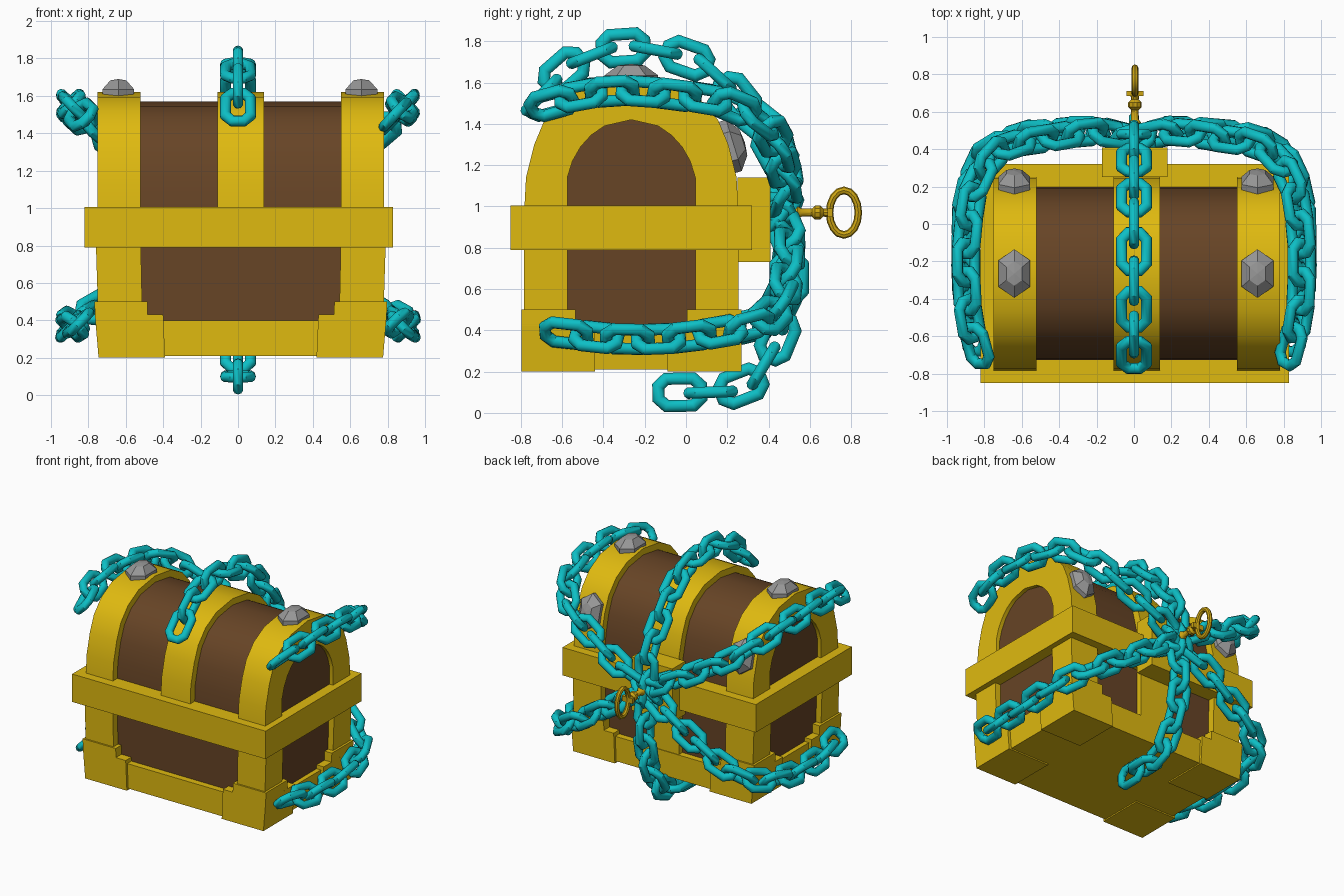
import bpy, bmesh, math
from mathutils import Vector, Matrix

if "Cube" in bpy.data.objects:
    bpy.data.objects.remove(bpy.data.objects["Cube"])

CX, CY = 0.015, -0.265          # centre of the chest itself


def material(name, rgb):
    m = bpy.data.materials.new(name)
    m.diffuse_color = (*rgb, 1)
    m.use_nodes = True
    m.node_tree.nodes["Principled BSDF"].inputs["Base Color"].default_value = m.diffuse_color
    return m


GOLD = material("gold", (0.74, 0.49, 0.005))
WOOD = material("brown wood", (0.135, 0.058, 0.019))
TEAL = material("teal chain", (0.004, 0.52, 0.56))
GREY = material("grey gem", (0.31, 0.31, 0.31))
KEY = material("key gold", (0.62, 0.38, 0.006))


def finish(name, bm, mat, smooth=0):
    bmesh.ops.recalc_face_normals(bm, faces=bm.faces)
    if smooth:
        for f in bm.faces:
            f.smooth = True
        for e in bm.edges:
            e.smooth = e.calc_face_angle(0) < math.radians(smooth)
    me = bpy.data.meshes.new(name)
    bm.to_mesh(me)
    bm.free()
    me.materials.append(mat)
    ob = bpy.data.objects.new(name, me)
    bpy.context.collection.objects.link(ob)
    return ob


def add_box(bm, x, y, z, taper=1.0):
    """Box from ranges; the bottom is scaled in x about the chest centre."""
    vs = bmesh.ops.create_cube(bm, size=1)["verts"]
    for v in vs:
        p = [r[0] if c < 0 else r[1] for r, c in zip((x, y, z), v.co)]
        if v.co.z < 0:
            p[0] = CX + (p[0] - CX) * taper
        v.co = p


def boxes(name, mat, *specs):
    bm = bmesh.new()
    for s in specs:
        add_box(bm, *s)
    return finish(name, bm, mat)


def corners(name, x, y, z, taper=1.0):
    """Four boxes mirrored about the chest centre; x, y are (outer, inner) distances."""
    bm = bmesh.new()
    for sx in (-1, 1):
        for sy in (-1, 1):
            add_box(bm, sorted(CX + sx * d for d in x),
                    sorted(CY + sy * d for d in y), z, taper)
    return finish(name, bm, GOLD)


def mirror_profile(half):
    return [(CY - d, z) for d, z in half] + [(CY + d, z) for d, z in half[-2::-1]]


def arch(name, mat, half, x0, x1, hole=None):
    """Arched prism along x, optionally a frame round an inner arch."""
    bm = bmesh.new()
    loops = [[bm.verts.new((x, y, z)) for y, z in mirror_profile(h)]
             for h in ([half] + ([hole] if hole else [])) for x in (x0, x1)]
    n = len(loops[0])
    for k in range(0, len(loops), 2):
        a, b = loops[k], loops[k + 1]
        for i in range(n - 1):
            bm.faces.new((a[i], a[i + 1], b[i + 1], b[i]))
    if hole:
        for k in (0, 1):
            for i in range(n - 1):
                a, b = loops[k], loops[k + 2]
                bm.faces.new((a[i], a[i + 1], b[i + 1], b[i]))
        for i in (0, n - 1):
            bm.faces.new([loops[k][i] for k in (0, 1, 3, 2)])
    else:
        bm.faces.new(loops[0])
        bm.faces.new(loops[1])
        bm.faces.new((loops[0][0], loops[1][0], loops[1][-1], loops[0][-1]))
    return finish(name, bm, mat, 32)


# Lid: wooden barrel, two end frames and a middle strap
outer = [(.52, .95), (.51, 1.14), (.47, 1.3), (.42, 1.42), (.33, 1.52), (.2, 1.59), (0, 1.62)]
inner = [(.31, .95), (.31, 1.14), (.285, 1.22), (.245, 1.29), (.195, 1.345), (.13, 1.39), (0, 1.42)]
wood = [(d * .895, 1 + (z - 1) * .92) for d, z in outer]
arch("lid_wood", WOOD, wood, CX - .735, CX + .735)
arch("lid_frame_left", GOLD, outer, -.75, -.52, inner)
arch("lid_frame_right", GOLD, outer, .55, .78, inner)
arch("lid_middle_strap", GOLD, outer, -.11, .14)

# Rims, body, base rail and back strap
boxes("lid_rim", GOLD, ((-.82, .83), (-.85, .32), (.9, 1.005)))
boxes("body_rim", GOLD, ((-.82, .83), (-.85, .32), (.79, .9)))
boxes("body_wood", WOOD, ((-.715, .745), (-.73, .2), (.25, .85), .98))
boxes("base_rail", GOLD, ((-.74, .77), (-.78, .25), (.21, .4), .98))
boxes("back_strap", GOLD, ((-.11, .14), (0, .245), (.3, .85)))

# Corner posts and stepped corner feet
corners("corner_posts", (.775, .535), (.52, .31), (.45, .82), .985)
corners("corner_feet", (.78, .415), (.533, .175), (.2, .43), .975)
corners("corner_feet_steps", (.782, .5), (.533, .27), (.42, .5), .997)

# Lock plate
boxes("lock_plate", GOLD, ((-.17, .18), (.25, .41), (.73, 1.14)))


# Gems: long hexagons with a cut top
def gem(name, loc, tilt):
    bm = bmesh.new()
    outline = [(0, .13), (.085, .07), (.085, -.07), (0, -.13), (-.085, -.07), (-.085, .07)]
    rings = [[bm.verts.new((x * s, y * s, h)) for x, y in outline]
             for s, h in ((1, -.04), (1, .02), (.5, .068))]
    for a, b in zip(rings, rings[1:]):
        for i in range(6):
            j = (i + 1) % 6
            bm.faces.new((a[i], a[j], b[j], b[i]))
    tip = bm.verts.new((0, 0, .075))
    for i in range(6):
        bm.faces.new((rings[2][i], rings[2][(i + 1) % 6], tip))
    bm.faces.new(rings[0])
    bm.transform(Matrix.Translation(loc) @ Matrix.Rotation(math.radians(tilt), 4, 'X'))
    finish(name, bm, GREY)


for side, x in (("left", -.64), ("right", .66)):
    gem("top_gem_" + side, (x, -.265, 1.615), 0)
    gem("back_gem_" + side, (x, .213, 1.29), -73)

# Key: turned shaft along y with an oval bow
bm = bmesh.new()
turned = [(.38, .02), (.52, .02), (.54, .034), (.56, .02), (.61, .02), (.625, .036),
          (.65, .036), (.665, .02), (.69, .024)]
rings = [[bm.verts.new((.005 + r * math.cos(i * math.tau / 10), y, .97 + r * math.sin(i * math.tau / 10)))
          for i in range(10)] for y, r in turned]
for a, b in zip(rings, rings[1:]):
    for i in range(10):
        j = (i + 1) % 10
        bm.faces.new((a[i], a[j], b[j], b[i]))
bm.faces.new(rings[0])
bm.faces.new(rings[-1])
finish("key_shaft", bm, KEY, 35)
boxes("key_collar", KEY, ((-.04, .05), (.685, .71), (.95, .99)))


def add_ring(bm, path, r, sides, mat):
    """Closed tube round a flat path in the local xy plane, placed by a matrix."""
    n, rows = len(path), []
    for i, p in enumerate(path):
        p = Vector((*p, 0))
        d0 = (p - Vector((*path[i - 1], 0))).normalized()
        d1 = (Vector((*path[(i + 1) % n], 0)) - p).normalized()
        t = (d0 + d1).normalized()
        out = Vector((t.y, -t.x, 0)) / t.dot(d0)      # mitred corner
        rows.append([bm.verts.new(mat @ (p + out * r * math.cos(a) + Vector((0, 0, r * math.sin(a)))))
                     for a in (k * math.tau / sides for k in range(sides))])
    for i in range(n):
        a, b = rows[i], rows[(i + 1) % n]
        for k in range(sides):
            m = (k + 1) % sides
            bm.faces.new((a[k], a[m], b[m], b[k]))


bm = bmesh.new()
oval = [(.07 * math.cos(a), .108 * math.sin(a)) for a in (i * math.tau / 16 for i in range(16))]
add_ring(bm, oval, .018, 8, Matrix(((0, 0, 1, .005), (1, 0, 0, .765), (0, 1, 0, .97), (0, 0, 0, 1))))
finish("key_bow", bm, KEY, 35)

# Chains: eight-cornered links, each turned a quarter from the last
LINK = [(.104, .03), (.065, .066), (-.065, .066), (-.104, .03),
        (-.104, -.03), (-.065, -.066), (.065, -.066), (.104, -.03)]


def spline(pts, steps=16):
    pts = [Vector(p) for p in pts]
    ext = [2 * pts[0] - pts[1]] + pts + [2 * pts[-1] - pts[-2]]
    res = []
    for a, b, c, d in zip(ext, ext[1:], ext[2:], ext[3:]):
        for k in range(steps):
            t = k / steps
            res.append(.5 * (2 * b + (c - a) * t + (2 * a - 5 * b + 4 * c - d) * t * t
                             + (3 * b - a - 3 * c + d) * t ** 3))
    return res + [pts[-1]]


def chain(name, pts, roll, pitch=.155):
    """Links are laid from the free end (last point) back to the lock."""
    line = spline(pts)[::-1]
    total = sum((b - a).length for a, b in zip(line, line[1:]))
    count = round(total / pitch)
    step, walked, i = total / count, 0, 0
    central = all(abs(p[0]) < .01 for p in pts)
    bm = bmesh.new()
    for a, b in zip(line, line[1:]):
        seg = (b - a).length
        while i <= count and i * step <= walked + seg + 1e-6:
            t = (b - a).normalized()
            p = a + t * (i * step - walked)
            side = Vector((1, 0, 0)) if central else t.cross(Vector((0, 0, 1))).normalized()
            ang = math.radians(roll + 90 * i)
            w = side * math.cos(ang) + side.cross(t) * math.sin(ang)
            m = Matrix((t, w, t.cross(w))).transposed().to_4x4()
            add_ring(bm, LINK, .029, 10, Matrix.Translation(p) @ m)
            i += 1
        walked += seg
    finish(name, bm, TEAL, 40)


chain("chain_over_lid", [(0, .45, .97), (0, .48, 1.14), (0, .42, 1.29), (0, .32, 1.43), (0, .21, 1.57),
                         (0, .09, 1.68), (0, -.09, 1.745), (0, -.265, 1.77), (0, -.42, 1.745),
                         (0, -.57, 1.67), (0, -.7, 1.54)], 0)
chain("chain_under_base", [(0, .45, .95), (0, .49, .78), (0, .5, .62), (0, .48, .47), (0, .42, .31),
                           (0, .32, .16), (0, .17, .105), (0, -.03, .1)], 90)
upper = [(0, .45, .97), (.2, .49, 1.08), (.45, .46, 1.22), (.7, .4, 1.37), (.84, .22, 1.49),
         (.89, -.05, 1.54), (.895, -.3, 1.56), (.88, -.5, 1.54), (.84, -.65, 1.5)]
lower = [(0, .45, .95), (.2, .5, .83), (.42, .49, .68), (.63, .46, .54), (.8, .36, .44),
         (.885, .15, .39), (.9, -.1, .36), (.895, -.35, .36), (.855, -.58, .385)]
for side, s in (("left", -1), ("right", 1)):
    chain("upper_chain_" + side, [(x * s, y, z) for x, y, z in upper], 45)
    chain("lower_chain_" + side, [(x * s, y, z) for x, y, z in lower], 45)
